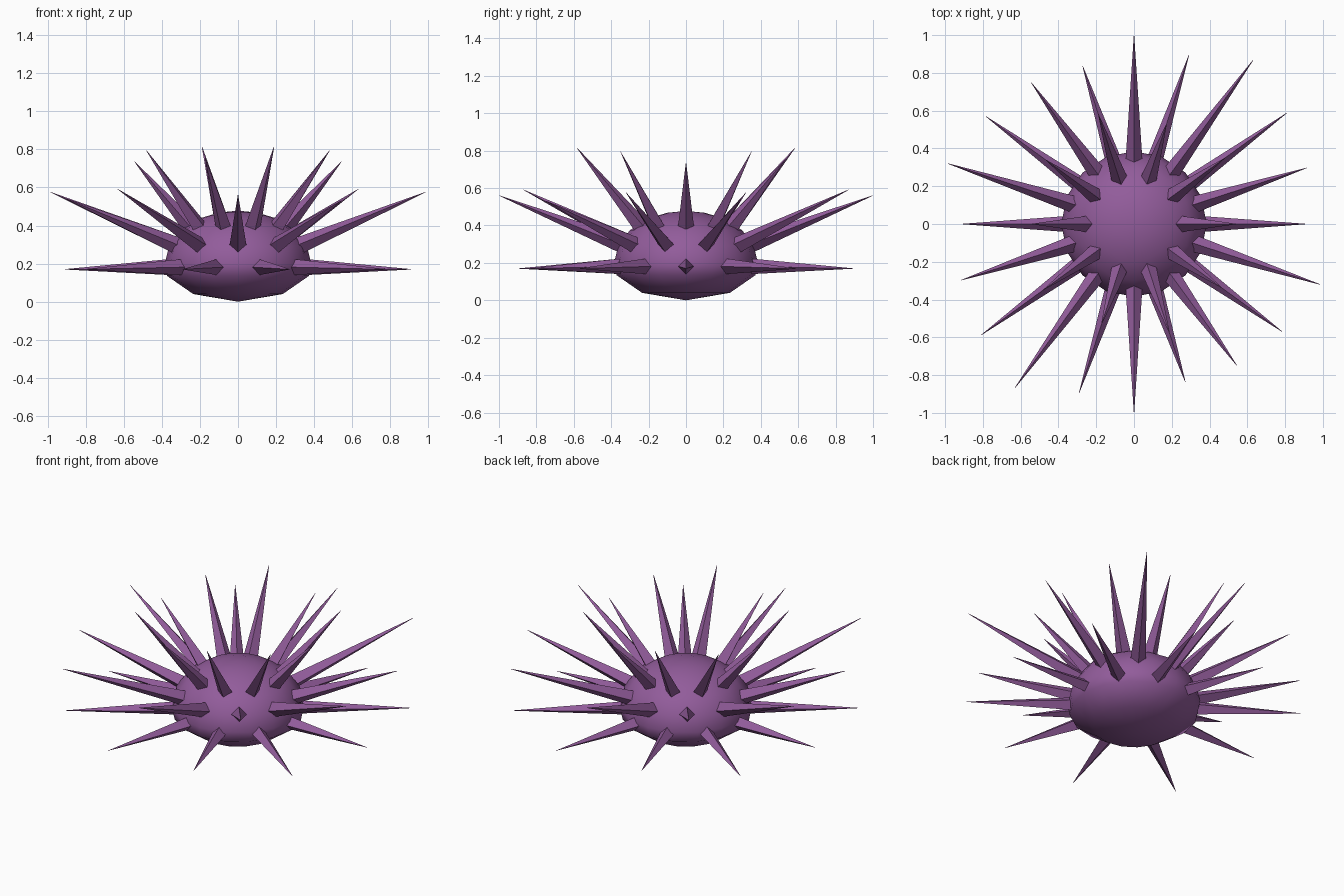
import bpy, bmesh, math
from mathutils import Vector, Matrix

cube = bpy.data.objects.get("Cube")
if cube:
    bpy.data.objects.remove(cube, do_unlink=True)

purple = bpy.data.materials.new("urchin purple")
purple.use_nodes = True
colour = (0.29, 0.108, 0.33, 1)
purple.diffuse_color = colour
purple.node_tree.nodes["Principled BSDF"].inputs["Base Color"].default_value = colour


def finish(bm, name, angle):
    bmesh.ops.recalc_face_normals(bm, faces=bm.faces)
    mesh = bpy.data.meshes.new(name)
    bm.to_mesh(mesh)
    bm.free()
    mesh.materials.append(purple)
    obj = bpy.data.objects.new(name, mesh)
    bpy.context.collection.objects.link(obj)
    bpy.ops.object.select_all(action="DESELECT")
    obj.select_set(True)
    bpy.context.view_layer.objects.active = obj
    bpy.ops.object.shade_smooth_by_angle(angle=math.radians(angle))


# Body: domed shell with a shallow, faceted underside
profile = [(0, 0), (0.235, 0.04), (0.372, 0.135), (0.385, 0.2), (0.362, 0.29),
           (0.3, 0.375), (0.2, 0.438), (0.1, 0.468), (0, 0.478)]
bm = bmesh.new()
points = [bm.verts.new((r, 0, z)) for r, z in profile]
edges = [bm.edges.new(pair) for pair in zip(points, points[1:])]
bmesh.ops.spin(bm, geom=points + edges, cent=(0, 0, 0), axis=(0, 0, 1),
               angle=math.tau, steps=16)
bmesh.ops.remove_doubles(bm, verts=bm.verts, dist=0.0005)
finish(bm, "body", 60)


# Spines: four-sided tapering spikes, an edge on top
def add_spine(bm, base, tip, radius):
    axis = tip - base
    depth = axis.length
    turn = axis.to_track_quat("Z", "Y").to_matrix().to_4x4()
    place = Matrix.Translation((base + tip) / 2) @ turn
    spike = bmesh.ops.create_cone(bm, cap_ends=True, segments=4, radius1=radius,
                                  radius2=0.001, depth=depth)
    bmesh.ops.transform(bm, matrix=place, verts=spike["verts"])


def spine_ring(name, start, phase, base, tip, step, radius):
    """Ten spines whose reach follows a repeating cycle of five lengths."""
    bm = bmesh.new()
    for k in range(10):
        rank = (3 * k + phase) % 5
        turn = Matrix.Rotation(math.radians(start + 36 * k), 3, "Z")
        end = Vector((tip[0] + step[0] * rank, 0, tip[1] + step[1] * rank))
        add_spine(bm, turn @ Vector((base[0], 0, base[1])), turn @ end, radius)
    finish(bm, name, 30)


spine_ring("lower_spines", 0, 1, (0.345, 0.182), (0.88, 0.17), (0.03, 0), 0.043)
spine_ring("middle_spines", 18, 1, (0.33, 0.292), (0.926, 0.531), (0.037, 0.015), 0.045)
spine_ring("upper_spines", 0, 0, (0.235, 0.375), (0.543, 0.735), (0.0175, 0.02), 0.045)
